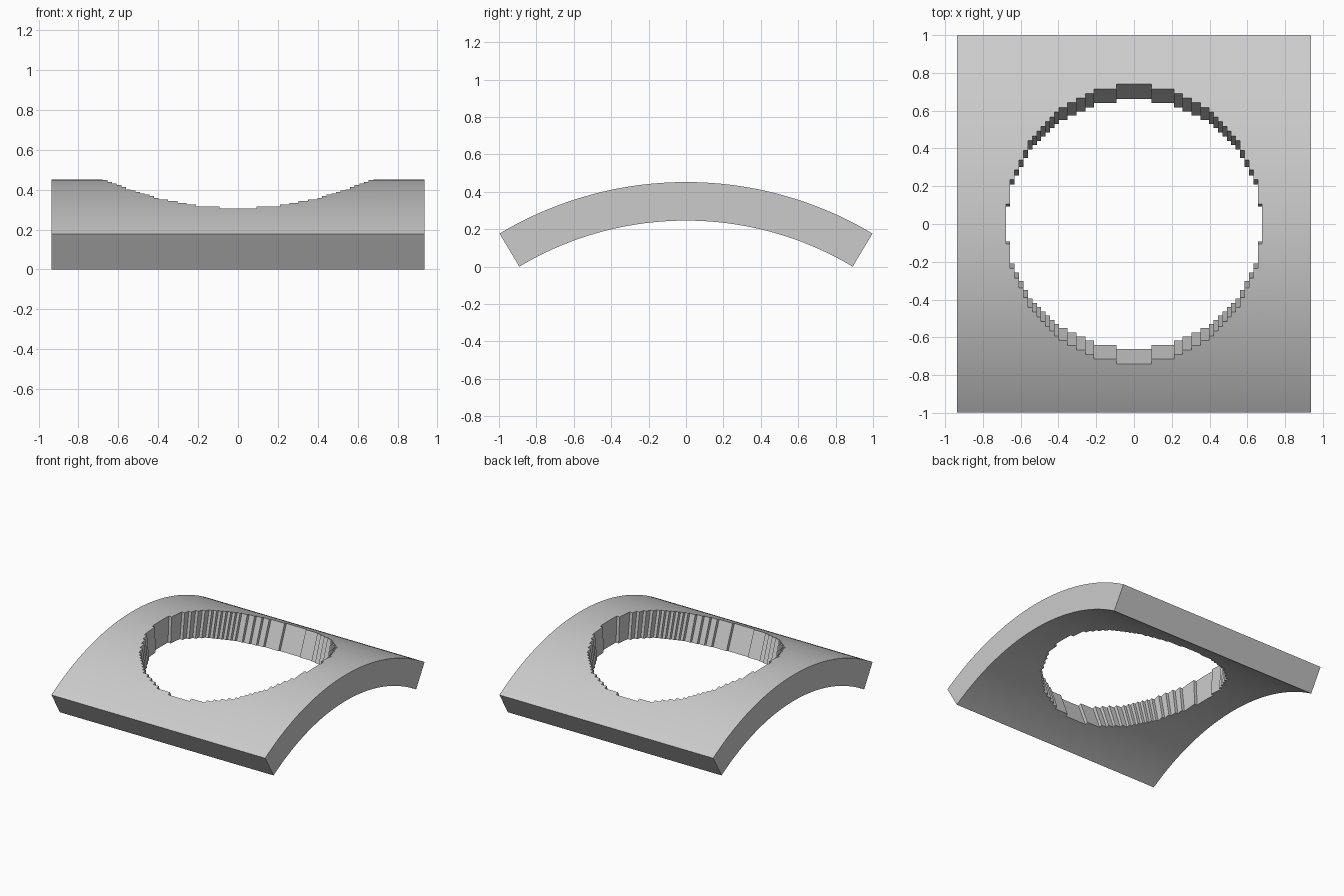
import bpy, bmesh
from math import sin, cos, hypot, radians

cube = bpy.data.objects.get("Cube")
if cube:
    bpy.data.objects.remove(cube, do_unlink=True)

CELLS = 80                 # cells along each side of the plate
CELL = 0.0234              # cell size on the inner surface
HOLE = 28.8 * CELL         # radius of the stepped round opening
R_IN, R_OUT = 1.737, 1.943
HALF = CELLS * CELL / 2
BASE = R_IN * cos(HALF / R_IN)   # drops the arch onto the ground

# Flat grid with a stepped round opening
bm = bmesh.new()
bmesh.ops.create_grid(bm, x_segments=CELLS, y_segments=CELLS, size=HALF)
inside = [f for f in bm.faces
          if hypot(*f.calc_center_median().xy) < HOLE]
bmesh.ops.delete(bm, geom=inside, context='FACES')

# Thicken into a closed slab
result = bmesh.ops.extrude_face_region(bm, geom=bm.faces[:], use_keep_orig=True)
for item in result["geom"]:
    if isinstance(item, bmesh.types.BMVert):
        item.co.z = R_OUT - R_IN

# Bend the slab into an arch around the x axis
for v in bm.verts:
    angle, radius = v.co.y / R_IN, R_IN + v.co.z
    v.co.y = radius * sin(angle)
    v.co.z = radius * cos(angle) - BASE

# Merge coplanar cells and face everything outward
bmesh.ops.recalc_face_normals(bm, faces=bm.faces[:])
bmesh.ops.dissolve_limit(bm, angle_limit=radians(0.2),
                         verts=bm.verts[:], edges=bm.edges[:])

mesh = bpy.data.meshes.new("arched_plate")
bm.to_mesh(mesh)
bm.free()
plate = bpy.data.objects.new("arched_plate", mesh)
bpy.context.collection.objects.link(plate)

# Plain grey surface
grey = bpy.data.materials.new("light_grey")
grey.use_nodes = True
colour = (0.6, 0.6, 0.6, 1)
grey.diffuse_color = colour
grey.node_tree.nodes["Principled BSDF"].inputs["Base Color"].default_value = colour
mesh.materials.append(grey)

bpy.ops.object.select_all(action='DESELECT')
plate.select_set(True)
bpy.context.view_layer.objects.active = plate
bpy.ops.object.shade_smooth_by_angle(angle=radians(20))
